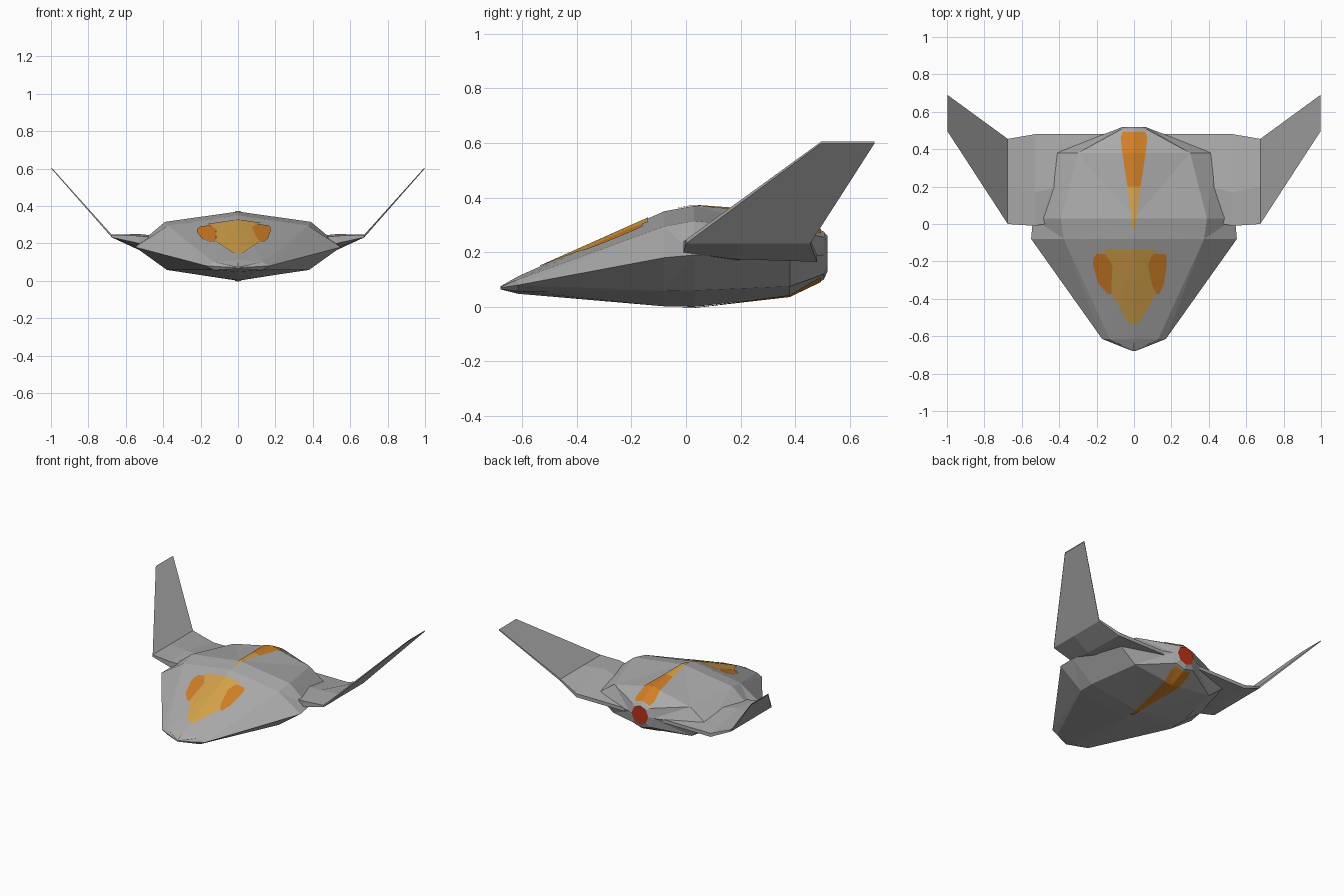
import bpy, bmesh, math
from mathutils import Vector
from mathutils.bvhtree import BVHTree

if "Cube" in bpy.data.objects:
    bpy.data.objects.remove(bpy.data.objects["Cube"])


def material(name, rgb):
    m = bpy.data.materials.new(name)
    m.diffuse_color = (*rgb, 1)
    m.use_nodes = True
    m.node_tree.nodes["Principled BSDF"].inputs["Base Color"].default_value = m.diffuse_color
    return m


GREY = material("hull grey", (0.40, 0.40, 0.40))
GOLD = material("gold paint", (0.66, 0.36, 0.07))
ORANGE = material("orange paint", (0.63, 0.21, 0.02))
RED = material("engine red", (0.50, 0.03, 0.01))


def add_object(name, bm, mat):
    mesh = bpy.data.meshes.new(name)
    bm.to_mesh(mesh)
    mesh.materials.append(mat)
    ob = bpy.data.objects.new(name, mesh)
    bpy.context.collection.objects.link(ob)
    return ob


def loft(rings):
    """Closed skin through equal-length rings of points, capped at both ends."""
    bm = bmesh.new()
    vs = [[bm.verts.new(p) for p in r] for r in rings]
    n = len(rings[0])
    for a, b in zip(vs, vs[1:]):
        for i in range(n):
            j = (i + 1) % n
            bm.faces.new((a[i], a[j], b[j], b[i]))
    bm.faces.new(vs[0])
    bm.faces.new(vs[-1])
    bmesh.ops.recalc_face_normals(bm, faces=bm.faces)
    return bm


# Hull: eight-sided sections from nose to tail
# y, top z, shoulder x z, side x z, belly x z, bottom z
sections = [
    (-0.68, 0.075, 0.004, 0.073, 0.006, 0.07, 0.004, 0.066, 0.064),
    (-0.615, 0.112, 0.13, 0.10, 0.17, 0.08, 0.13, 0.057, 0.048),
    (-0.08, 0.350, 0.375, 0.295, 0.55, 0.18, 0.38, 0.058, 0.002),
    (0.03, 0.370, 0.39, 0.315, 0.54, 0.19, 0.38, 0.06, 0.0),
    (0.38, 0.345, 0.30, 0.28, 0.44, 0.18, 0.31, 0.075, 0.04),
    (0.505, 0.275, 0.07, 0.255, 0.095, 0.19, 0.07, 0.12, 0.10),
    (0.518, 0.26, 0.046, 0.241, 0.065, 0.195, 0.046, 0.149, 0.13),
]


def hull_ring(y, tz, sx, sz, ex, ez, bx, bz, oz):
    return [(0, y, tz), (sx, y, sz), (ex, y, ez), (bx, y, bz),
            (0, y, oz), (-bx, y, bz), (-ex, y, ez), (-sx, y, sz)]


hull_bm = loft([hull_ring(*s) for s in sections])
bmesh.ops.triangulate(hull_bm, faces=hull_bm.faces)
hull = add_object("hull", hull_bm, GREY)
tree = BVHTree.FromBMesh(hull_bm)

# Engine outlet: flat octagon on the tail
bm = bmesh.new()
bm.faces.new([bm.verts.new((0.066 * math.sin(k * math.pi / 4), 0.521,
                            0.195 + 0.066 * math.cos(k * math.pi / 4))) for k in range(8)])
bmesh.ops.recalc_face_normals(bm, faces=bm.faces)
if list(bm.faces)[0].normal.y < 0:
    bmesh.ops.reverse_faces(bm, faces=bm.faces)
add_object("engine_outlet", bm, RED)


def paint_plate(name, rows, mat, top=True):
    """Thin plate laid on the hull; rows are (y, left x, right x)."""
    fine = []
    for a, b in zip(rows, rows[1:]):
        fine += [[a[k] + (b[k] - a[k]) * t / 3 for k in range(3)] for t in range(3)]
    fine.append(rows[-1])
    s = 1 if top else -1
    bm = bmesh.new()
    grid = []
    for y, l, r in fine:
        mid = 0 if l < 0 < r else (l + r) / 2
        line = []
        for x in (l, (l + mid) / 2, mid, (mid + r) / 2, r):
            hit, normal, _, _ = tree.ray_cast(Vector((x, y, 2 * s)), Vector((0, 0, -s)))
            line.append(bm.verts.new(hit + Vector((0, 0, 0.004 * s))))
        grid.append(line)
    for a, b in zip(grid, grid[1:]):
        for i in range(4):
            bm.faces.new((a[i], a[i + 1], b[i + 1], b[i]))
    bm.normal_update()
    flip = [f for f in bm.faces if f.normal.z * s < 0]
    bmesh.ops.reverse_faces(bm, faces=flip)
    add_object(name, bm, mat)


# Painted window on the nose slope
paint_plate("nose_window", [(-0.535, -0.025, 0.025), (-0.45, -0.075, 0.075), (-0.37, -0.12, 0.12),
                            (-0.22, -0.115, 0.075), (-0.18, -0.14, 0.09), (-0.14, -0.16, 0.12)], GOLD)
paint_plate("nose_window_left", [(-0.375, -0.14, -0.12), (-0.32, -0.19, -0.12), (-0.22, -0.22, -0.115),
                                 (-0.18, -0.215, -0.14), (-0.16, -0.20, -0.155)], ORANGE)
paint_plate("nose_window_right", [(-0.375, 0.12, 0.135), (-0.32, 0.095, 0.16), (-0.22, 0.075, 0.175),
                                  (-0.18, 0.09, 0.175), (-0.16, 0.105, 0.165)], ORANGE)

# Painted stripe on the spine and on the belly
for side, top in (("spine", True), ("belly", False)):
    paint_plate(side + "_stripe_front", [(-0.03, -0.008, 0.008), (0.03, -0.014, 0.014),
                                         (0.20, -0.035, 0.035)], GOLD if top else ORANGE, top)
    paint_plate(side + "_stripe_rear", [(0.20, -0.035, 0.035), (0.33, -0.055, 0.055), (0.38, -0.062, 0.062),
                                        (0.46, -0.072, 0.072), (0.495, -0.06, 0.06)], ORANGE, top)

# Wing roots: x, then y / low z / high z for front, middle and rear
root = [
    (0.15, (0.06, 0.16, 0.20), (0.25, 0.15, 0.21), (0.48, 0.165, 0.19)),
    (0.53, (-0.01, 0.20, 0.24), (0.17, 0.175, 0.25), (0.48, 0.165, 0.19)),
    (0.675, (0.0, 0.232, 0.246), (0.20, 0.232, 0.246), (0.455, 0.232, 0.246)),
]
# Swept fins: x, then the same for front, middle and rear
fin = [
    root[2],
    (0.997, (0.495, 0.598, 0.605), (0.59, 0.598, 0.605), (0.69, 0.598, 0.605)),
]


def wing_ring(sec, s):
    x, *pts = sec
    return [(s * x, y, hi) for y, lo, hi in pts] + [(s * x, y, lo) for y, lo, hi in reversed(pts)]


for label, s in (("left", -1), ("right", 1)):
    add_object(label + "_wing_root", loft([wing_ring(q, s) for q in root]), GREY)
    add_object(label + "_fin", loft([wing_ring(q, s) for q in fin]), GREY)
